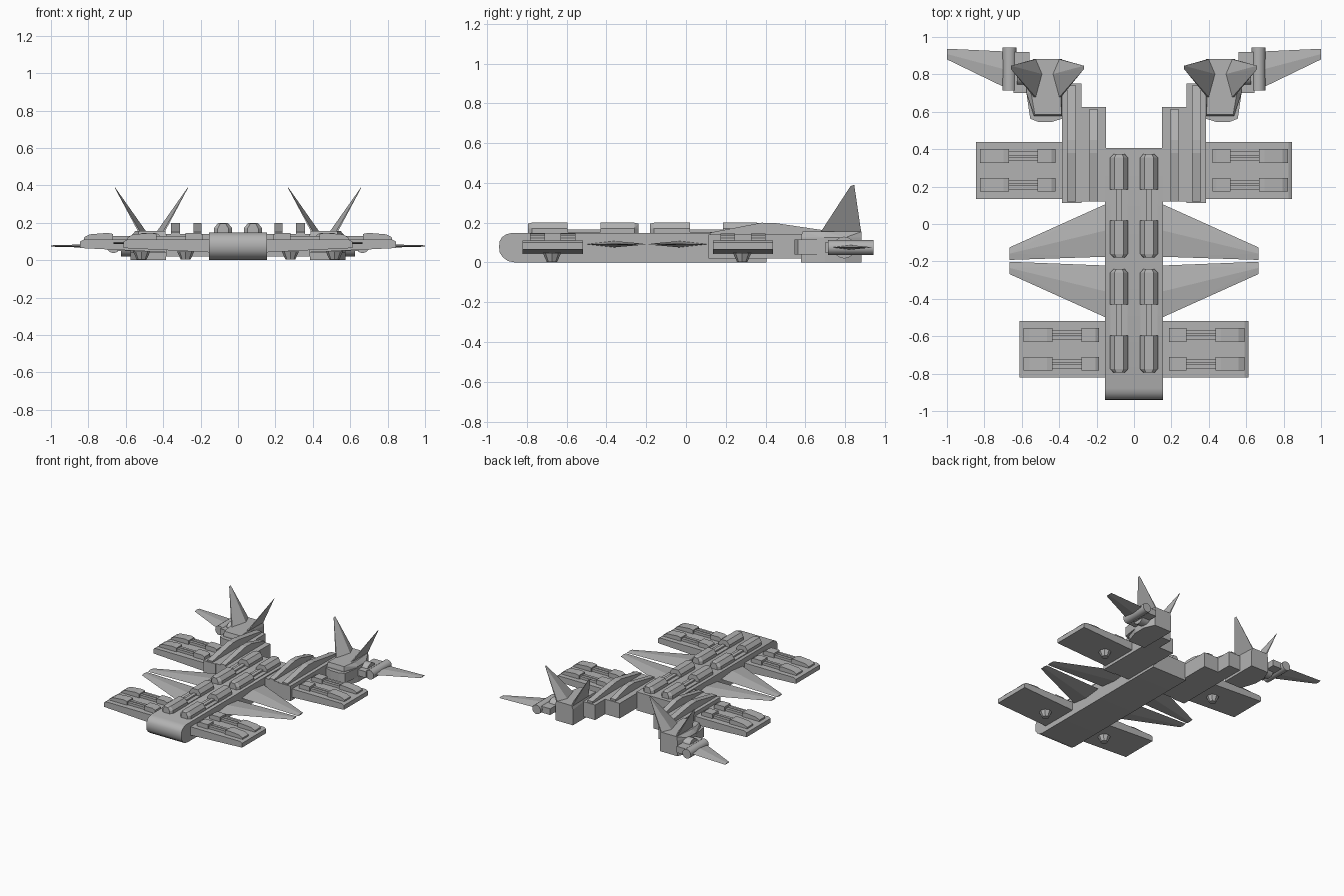
import bpy
import bmesh
from math import cos, sin, pi

cube = bpy.data.objects.get("Cube")
if cube:
    bpy.data.objects.remove(cube, do_unlink=True)

grey = bpy.data.materials.new("hull_grey")
grey.use_nodes = True
grey.diffuse_color = (0.45, 0.45, 0.45, 1)
grey.node_tree.nodes["Principled BSDF"].inputs["Base Color"].default_value = (0.45, 0.45, 0.45, 1)


def solid(name, points, mirror=True):
    """Closed convex solid around the corner points, mirrored to the other side."""
    bm = bmesh.new()
    for p in points:
        bm.verts.new(p)
    bmesh.ops.convex_hull(bm, input=bm.verts[:])
    bmesh.ops.dissolve_limit(bm, angle_limit=0.01, verts=bm.verts[:], edges=bm.edges[:])
    bmesh.ops.recalc_face_normals(bm, faces=bm.faces[:])
    mesh = bpy.data.meshes.new(name)
    bm.to_mesh(mesh)
    bm.free()
    mesh.materials.append(grey)
    obj = bpy.data.objects.new(name, mesh)
    bpy.context.collection.objects.link(obj)
    if mirror:
        obj.modifiers.new("Mirror", 'MIRROR').use_mirror_merge = False
    return obj


def box(name, x, y, z, mirror=True):
    return solid(name, [(a, b, c) for a in x for b in y for c in z], mirror)


def along_x(name, profile, x0, x1, mirror=True):
    return solid(name, [(x, y, z) for y, z in profile for x in (x0, x1)], mirror)


def along_y(name, profile, y0, y1):
    return solid(name, [(x, y, z) for x, z in profile for y in (y0, y1)])


def ring(radius, count=16):
    return [(radius * cos(2 * pi * i / count), radius * sin(2 * pi * i / count))
            for i in range(count)]


def smooth(obj):
    bpy.ops.object.select_all(action='DESELECT')
    obj.select_set(True)
    bpy.context.view_layer.objects.active = obj
    bpy.ops.object.shade_smooth_by_angle(angle=0.6)


def wing(name, root_x, root_y, tip_x, tip_y, z, thick):
    """Thin blade with a diamond section that tapers to the tip."""
    pts = []
    for x, (front, back), t in ((root_x, root_y, thick), (tip_x, tip_y, thick * 0.3)):
        mid = (front + back) / 2
        pts += [(x, front, z), (x, back, z), (x, mid, z + t), (x, mid, z - t)]
    return solid(name, pts)


# Main hull with rounded nose
nose = [(-0.88, 0.148), (-0.905, 0.141), (-0.925, 0.127), (-0.937, 0.108), (-0.94, 0.08),
        (-0.937, 0.05), (-0.92, 0.025), (-0.895, 0.007), (-0.86, 0)]
smooth(along_x("main_hull", nose + [(0.405, 0), (0.405, 0.148)], -0.155, 0.155, False))

# Roof boosters: two raised blocks joined by a low bar
half = [(-0.048, 0.14), (-0.048, 0.172), (-0.025, 0.2),
        (0.025, 0.2), (0.048, 0.172), (0.048, 0.14)]
for label, start in (("front", -0.795), ("rear", -0.18)):
    end = start + 0.555
    for part, a, b in (("fore", start, start + 0.2), ("aft", end - 0.19, end)):
        pts = []
        for y, s in ((a, 0.6), (a + 0.02, 1), (b - 0.02, 1), (b, 0.6)):
            if (part == "fore" and y == b) or (part == "aft" and y == a):
                s = 1
            pts += [(0.08 + x * s, y, 0.14 + (z - 0.14) * (0.8 + 0.2 * s)) for x, z in half]
        solid(f"{label}_booster_{part}_block", pts)
    box(f"{label}_booster_base", (0.034, 0.126), (start + 0.1, end - 0.1), (0.14, 0.154))
    box(f"{label}_booster_bar", (0.066, 0.094), (start + 0.1, end - 0.1), (0.14, 0.166))

# Middle blade wings
wing("front_blade_wing", 0.15, (-0.5, -0.222), 0.665, (-0.268, -0.202), 0.092, 0.016)
wing("rear_blade_wing", 0.15, (-0.175, 0.107), 0.665, (-0.192, -0.125), 0.092, 0.016)

# Weapon panels with paired pods and a thruster underneath
for label, x0, x1, y0, y1, tx in (("front", 0.15, 0.612, -0.822, -0.518, 0.28),
                                  ("rear", 0.38, 0.845, 0.135, 0.438, 0.515)):
    along_y(f"{label}_panel", [(x0, 0.042), (x0, 0.11), (x1 - 0.02, 0.11),
                               (x1, 0.1), (x1, 0.065)], y0, y1)
    mid = (y0 + y1) / 2
    for side, y in (("fore", mid - 0.077), ("aft", mid + 0.077)):
        outer, inner = x1 - 0.022, x1 - 0.425
        along_y(f"{label}_{side}_pod_outer",
                [(outer, 0.1), (outer, 0.122), (outer - 0.03, 0.138), (outer - 0.125, 0.146),
                 (outer - 0.155, 0.14), (outer - 0.155, 0.1)], y - 0.037, y + 0.037)
        along_y(f"{label}_{side}_pod_inner",
                [(inner, 0.1), (inner, 0.135), (inner + 0.02, 0.146),
                 (inner + 0.095, 0.146), (inner + 0.095, 0.1)], y - 0.037, y + 0.037)
        for bar, dy in (("a", -0.015), ("b", 0.015)):
            box(f"{label}_{side}_pod_bar_{bar}", (inner + 0.09, outer - 0.15),
                (y + dy - 0.011, y + dy + 0.011), (0.1, 0.13))
    solid(f"{label}_thruster",
          [(tx + a, mid - 0.004 + b, 0.047) for a, b in ring(0.046, 8)] +
          [(tx + a, mid - 0.004 + b, 0.003) for a, b in ring(0.026, 8)])

# Stepped side booms with sloped ridges
box("inner_boom", (0.15, 0.285), (0.12, 0.625), (0.02, 0.14))
box("outer_boom", (0.28, 0.386), (0.112, 0.75), (0.02, 0.14))
for name, x0, x1, back in (("inner_ridge", 0.195, 0.237, 0.615),
                           ("outer_ridge", 0.31, 0.357, 0.74)):
    along_x(name, [(0.12, 0.13), (0.12, 0.15), (0.38, 0.2), (0.45, 0.198),
                   (back, 0.155), (back, 0.13)], x0, x1)

# Tail pods with a small nose
outline = [(0.385, 0.578), (0.535, 0.578), (0.575, 0.7), (0.575, 0.8), (0.54, 0.882), (0.385, 0.882)]
top = [(0.388, 0.585), (0.53, 0.585), (0.55, 0.7), (0.535, 0.882), (0.395, 0.882)]
solid("tail_pod", [(x, y, z) for x, y in outline for z in (0.0, 0.125)] +
      [(x, y, 0.155) for x, y in top])
nose_outline = [(0.385, 0.563), (0.44, 0.545), (0.51, 0.545), (0.555, 0.563), (0.575, 0.7), (0.385, 0.7)]
solid("tail_pod_nose", [(x, y, z) for x, y in nose_outline for z in (0.04, 0.115)])

# Raked tail fins in a V
for name, foot, tip, lean in (("inner_fin", 0.4, 0.268, 1), ("outer_fin", 0.525, 0.658, -1)):
    solid(name, [(foot + d, y, 0.145) for d in (-0.005, 0.005) for y in (0.672, 0.882)] +
          [(foot + lean * 0.04, 0.8, 0.145)] +
          [(tip, 0.828, 0.385), (tip, 0.846, 0.39)])

# Engine mount, engine and outer winglet
box("engine_pylon", (0.56, 0.645), (0.7, 0.92), (0.05, 0.1))
smooth(along_x("engine_mount", [(0.795 + a, 0.075 + b) for a, b in ring(0.055)], 0.56, 0.625))
smooth(along_y("engine", [(0.666 + a, 0.075 + b) for a, b in ring(0.037)], 0.715, 0.943))
wing("outer_winglet", 0.68, (0.725, 0.922), 1.0, (0.88, 0.937), 0.076, 0.012)
